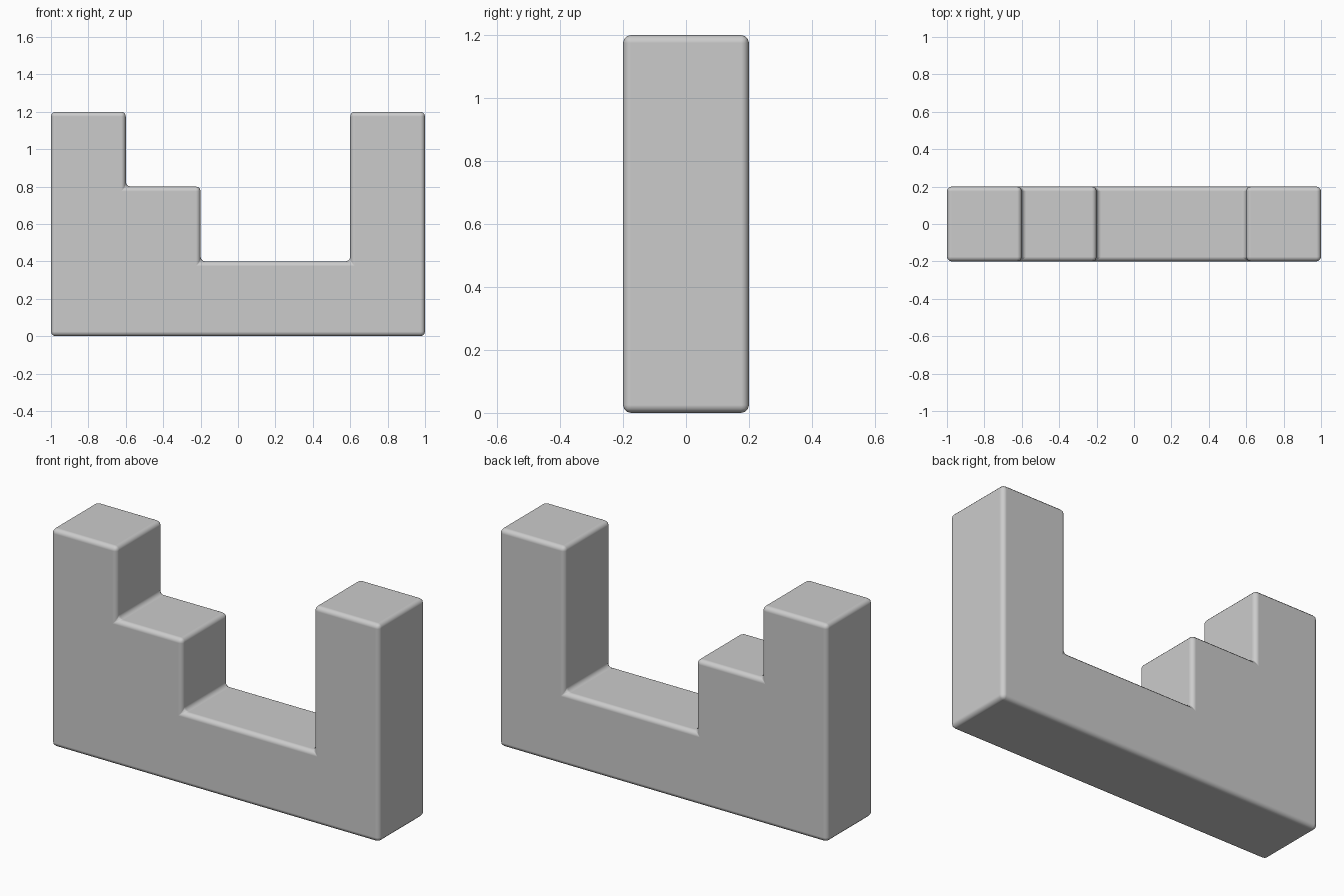
import bpy
import bmesh
import math

if "Cube" in bpy.data.objects:
    bpy.data.objects.remove(bpy.data.objects["Cube"])

# Stepped outline seen from the front (x, z)
outline = [(-1, 0), (1, 0), (1, 1.2), (0.6, 1.2), (0.6, 0.4),
           (-0.2, 0.4), (-0.2, 0.8), (-0.6, 0.8), (-0.6, 1.2), (-1, 1.2)]
half_depth = 0.2

# Extrude the outline from front to back
bm = bmesh.new()
face = bm.faces.new([bm.verts.new((x, -half_depth, z)) for x, z in outline])
result = bmesh.ops.extrude_face_region(bm, geom=[face])
moved = [g for g in result["geom"] if isinstance(g, bmesh.types.BMVert)]
bmesh.ops.translate(bm, verts=moved, vec=(0, 2 * half_depth, 0))
if face.is_valid and len(bm.faces) == len(outline) + 1:
    bm.faces.new([e for e in bm.verts if e not in moved])
bmesh.ops.recalc_face_normals(bm, faces=bm.faces)

mesh = bpy.data.meshes.new("stepped_block")
bm.to_mesh(mesh)
bm.free()
block = bpy.data.objects.new("stepped_block", mesh)
bpy.context.collection.objects.link(block)

# Softly rounded edges and inner corners
bevel = block.modifiers.new("rounded_edges", 'BEVEL')
bevel.width = 0.025
bevel.segments = 3
bevel.limit_method = 'ANGLE'
bevel.harden_normals = True

bpy.context.view_layer.objects.active = block
block.select_set(True)
bpy.ops.object.shade_smooth_by_angle(angle=math.radians(40))
